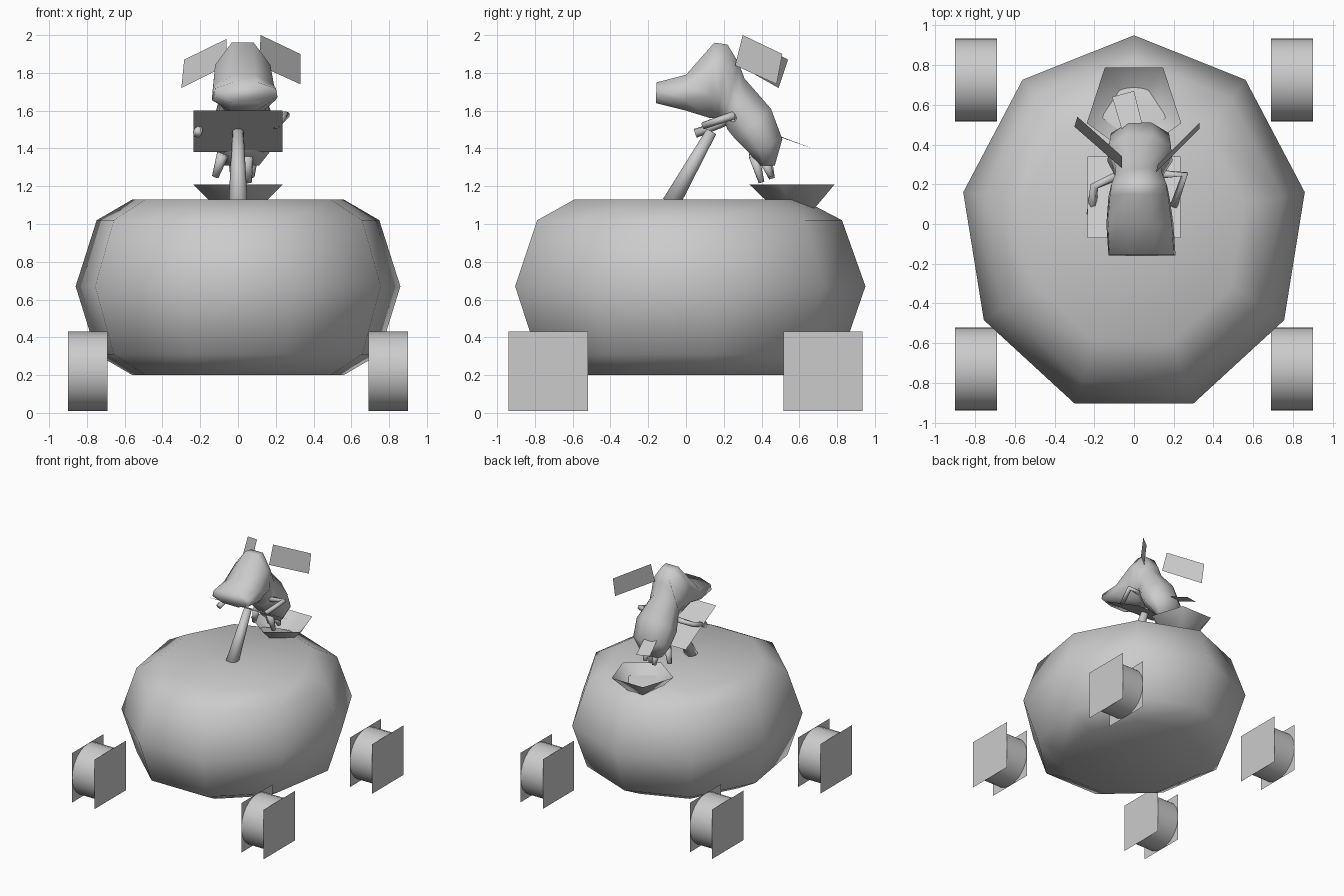
import bpy, math
from mathutils import Vector

if "Cube" in bpy.data.objects:
    bpy.data.objects.remove(bpy.data.objects["Cube"])

grey = bpy.data.materials.new("plain_grey")
grey.diffuse_color = (0.6, 0.6, 0.6, 1)
grey.use_nodes = True
grey.node_tree.nodes["Principled BSDF"].inputs["Base Color"].default_value = grey.diffuse_color


def make(name, verts, faces, smooth=False):
    mesh = bpy.data.meshes.new(name)
    mesh.from_pydata([tuple(v) for v in verts], [], faces)
    mesh.materials.append(grey)
    for p in mesh.polygons:
        p.use_smooth = smooth
    ob = bpy.data.objects.new(name, mesh)
    bpy.context.collection.objects.link(ob)
    return ob


def loft(name, rings, cap_start=True, cap_end=True, smooth=True):
    """Skin a list of equal-sized vertex rings."""
    n = len(rings[0])
    verts = [v for r in rings for v in r]
    faces = []
    for k in range(len(rings) - 1):
        for i in range(n):
            j = (i + 1) % n
            faces.append((k * n + i, k * n + j, (k + 1) * n + j, (k + 1) * n + i))
    if cap_start:
        faces.append(tuple(reversed(range(n))))
    if cap_end:
        faces.append(tuple(range((len(rings) - 1) * n, len(rings) * n)))
    return make(name, verts, faces, smooth)


def polygon_ring(n, rx, ry, cy, z, start):
    return [(rx * math.cos(start + i * math.tau / n),
             cy + ry * math.sin(start + i * math.tau / n), z) for i in range(n)]


def tube(name, points, radii, n=6):
    """Round limb through a few points."""
    pts = [Vector(p) for p in points]
    rings = []
    for i, p in enumerate(pts):
        d = (pts[min(i + 1, len(pts) - 1)] - pts[max(i - 1, 0)]).normalized()
        side = d.cross(Vector((0.3, 0.1, 1)) if abs(d.z) < 0.8 else Vector((0, 1, 0))).normalized()
        up = side.cross(d)
        rings.append([p + radii[i] * (side * math.cos(a) - up * math.sin(a))
                      for a in (-k * math.tau / n for k in range(n))])
    return loft(name, rings)


# Nine-sided rounded car body
loft("car_body", [polygon_ring(9, 0.873 * s, 0.956 * s, -0.006, z, math.pi / 2)
                  for z, s in ((0.20, 0.65), (0.31, 0.87), (0.67, 1.0),
                               (1.02, 0.87), (1.13, 0.65))])

# Wheels: a round tread between two square side plates
R, ZC = 0.21, 0.22
for sx, side in ((-1, "left"), (1, "right")):
    for yc, end in ((-0.73, "front"), (0.725, "back")):
        rings = []
        for x in sorted((sx * 0.69, sx * 0.90)):
            rings.append([(x, yc + R * math.cos(a), ZC + R * math.sin(a))
                          for a in (i * math.tau / 24 for i in range(24))])
        loft(f"{end}_{side}_tread", rings, False, False)
        for x, label in ((0.69, "inner"), (0.90, "outer")):
            quad = [(sx * x, yc + a * R, ZC + b * R)
                    for a, b in ((-1, -1), (1, -1), (1, 1), (-1, 1))]
            make(f"{end}_{side}_{label}_plate", quad,
                 [(0, 1, 2, 3) if (sx > 0) == (label == "outer") else (3, 2, 1, 0)])

# Five-sided bowl seat
loft("seat", [polygon_ring(5, r, r, 0.585, z, -math.pi / 2)
              for z, r in ((1.085, 0.12), (1.21, 0.25))], True, False)

# Steering column and flat wheel plate
tube("steering_column", [(0, -0.08, 1.11), (0, 0.135, 1.49)], [0.05, 0.03], 10)
make("steering_wheel", [(-0.235, -0.07, 1.60), (0.235, -0.07, 1.60),
                        (0.235, 0.34, 1.38), (-0.235, 0.34, 1.38)], [(0, 1, 2, 3)])

# Driver head and torso: (lower y, z), (upper y, z), half width, centre x
sections = [((-0.16, 1.64), (-0.155, 1.75), 0.165, 0.040),
            ((0.00, 1.60), (0.00, 1.79), 0.165, 0.030),
            ((0.13, 1.56), (0.15, 1.96), 0.150, 0.025),
            ((0.17, 1.56), (0.22, 1.95), 0.140, 0.025),
            ((0.20, 1.55), (0.28, 1.85), 0.120, 0.025),
            ((0.22, 1.50), (0.31, 1.77), 0.120, 0.025),
            ((0.26, 1.45), (0.45, 1.61), 0.160, 0.030),
            ((0.33, 1.38), (0.51, 1.45), 0.150, 0.030),
            ((0.39, 1.31), (0.47, 1.31), 0.090, 0.020)]
rings = []
for (y0, z0), (y1, z1), w, cx in sections:
    ring = []
    for i in range(8):
        a = math.pi / 8 + i * math.pi / 4
        t = 0.5 + 0.5 * 1.082 * math.sin(a)
        # slightly wider at the underside
        wide = w * 1.082 * math.cos(a) * (1.06 - 0.12 * t)
        ring.append((cx - wide, y0 + (y1 - y0) * t, z0 + (z1 - z0) * t))
    rings.append(ring)
loft("driver_body", rings)

# Flat ears and tail
make("right_ear", [(0.12, 0.30, 2.00), (0.33, 0.51, 1.90),
                   (0.33, 0.48, 1.74), (0.11, 0.26, 1.84)], [(0, 3, 2, 1)])
make("left_ear", [(-0.06, 0.34, 1.98), (-0.285, 0.54, 1.87),
                  (-0.30, 0.49, 1.72), (-0.06, 0.28, 1.84)], [(0, 1, 2, 3)])
make("tail", [(-0.11, 0.64, 1.41), (0.0, 0.67, 1.40),
              (0.04, 0.51, 1.46), (-0.06, 0.47, 1.47)], [(0, 1, 2, 3)])

# Bent arms reaching the wheel and short tapered legs
tube("right_arm", [(0.13, 0.25, 1.56), (0.255, 0.25, 1.575), (0.20, 0.09, 1.52)],
     [0.022, 0.022, 0.02])
tube("left_arm", [(-0.09, 0.24, 1.56), (-0.20, 0.19, 1.53), (-0.215, 0.05, 1.48)],
     [0.022, 0.022, 0.025])
for name, a, b in (("left_leg", (-0.08, 0.36, 1.37), (-0.12, 0.39, 1.25)),
                   ("right_leg", (0.05, 0.36, 1.36), (0.055, 0.40, 1.22)),
                   ("left_foot", (-0.02, 0.43, 1.33), (-0.02, 0.455, 1.24)),
                   ("right_foot", (0.07, 0.42, 1.33), (0.07, 0.45, 1.25))):
    tube(name, [a, b], [0.032, 0.018])
